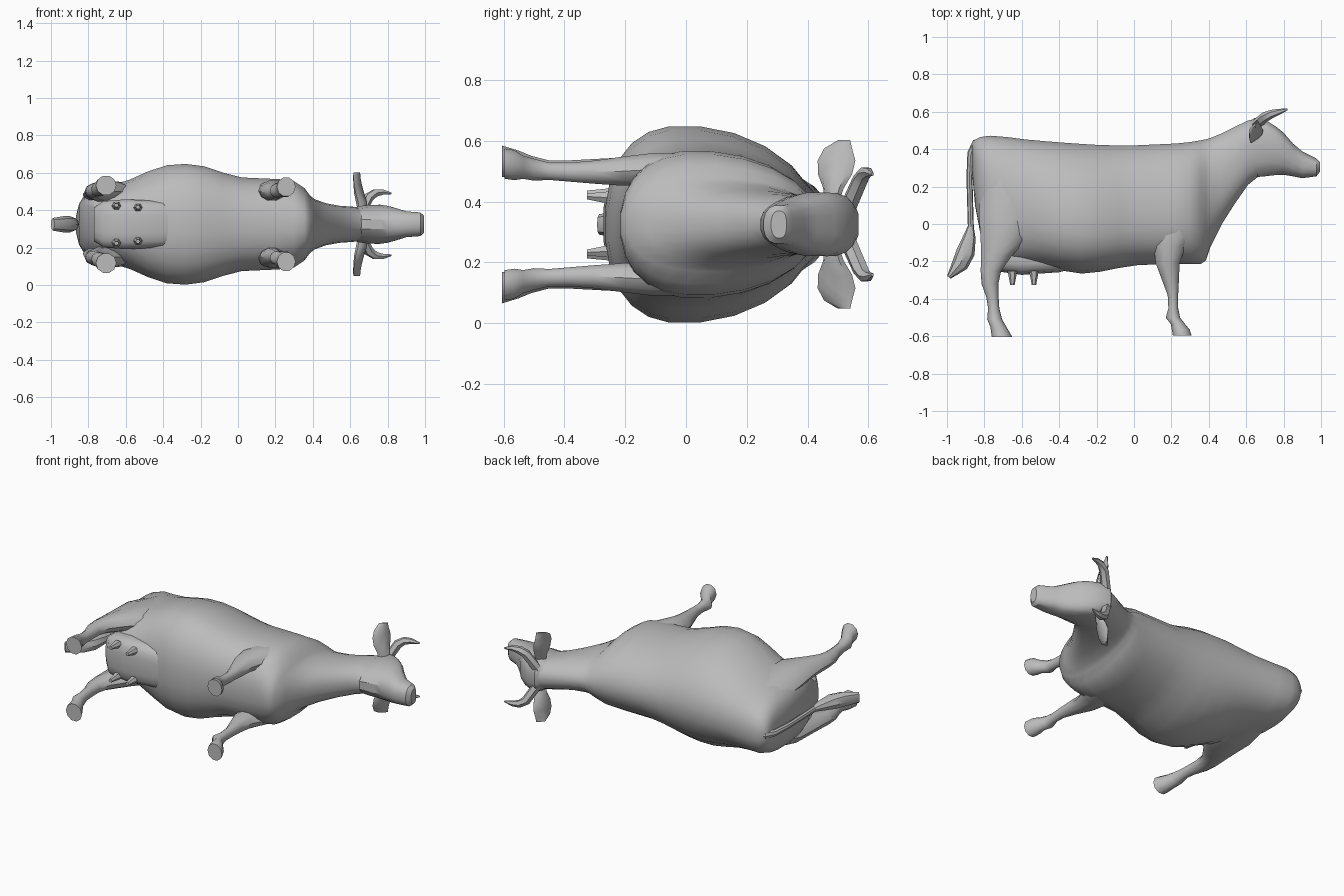
import bpy, bmesh, math
from mathutils import Vector

MID = 0.325  # height of the animal's plane of symmetry (it lies on its side)
grey = bpy.data.materials.new("soft grey")
grey.diffuse_color = (0.5, 0.5, 0.5, 1)


def loft(name, rings, angle=40):
    """Skin a list of equal-length rings and cap both ends."""
    bm = bmesh.new()
    vs = [[bm.verts.new(p) for p in r] for r in rings]
    n = len(vs[0])
    for a, b in zip(vs, vs[1:]):
        for i in range(n):
            j = (i + 1) % n
            bm.faces.new((a[i], a[j], b[j], b[i]))
    bm.faces.new(vs[0][::-1])
    bm.faces.new(vs[-1])
    bmesh.ops.recalc_face_normals(bm, faces=bm.faces)
    me = bpy.data.meshes.new(name)
    bm.to_mesh(me)
    bm.free()
    ob = bpy.data.objects.new(name, me)
    bpy.context.collection.objects.link(ob)
    me.materials.append(grey)
    bpy.ops.object.select_all(action='DESELECT')
    ob.select_set(True)
    bpy.context.view_layer.objects.active = ob
    bpy.ops.object.shade_smooth_by_angle(angle=math.radians(angle))
    return ob


def ellipse(c, u, v, n):
    c, u, v = Vector(c), Vector(u), Vector(v)
    return [c + u * math.cos(2 * math.pi * i / n) + v * math.sin(2 * math.pi * i / n)
            for i in range(n)]


def power(v, p):
    return math.copysign(abs(v) ** p, v)


def section(x, top, bottom, half, widest, up=0.85, down=0.85, n=24):
    """Upright body slice, widest at the given y; small powers make it boxier."""
    pts = []
    for i in range(n):
        a = 2 * math.pi * (i + 0.5) / n
        c, s = math.cos(a), math.sin(a)
        p = up if c > 0 else down
        k = math.cos(math.pi / n) ** p  # keep the flat top at full height
        reach = (top - widest) if c > 0 else (widest - bottom)
        pts.append((x, widest + power(c, p) / k * reach, MID + half * power(s, p)))
    return pts


def pair(name, rows, n=10):
    """Mirrored limbs from rows of x, y, side offset, radius x, radius z."""
    for side, s in (("left", 1), ("right", -1)):
        loft(f"{side}_{name}", [ellipse((x, y, MID + s * z), (rx, 0, 0), (0, 0, rz), n)
                                for x, y, z, rx, rz in rows])


def sweep(name, path, n=8):
    """Tube along points of x, y, z, in-plane radius, side radius."""
    pts = [Vector(p[:3]) for p in path]
    rings = []
    for i, p in enumerate(path):
        d = (pts[min(i + 1, len(pts) - 1)] - pts[max(i - 1, 0)]).normalized()
        u = Vector((-d.y, d.x, 0)).normalized()
        rings.append(ellipse(pts[i], u * p[3], d.cross(u) * p[4], n))
    return loft(name, rings)


# Torso with neck: x, top, bottom, half width, y of widest point
torso = [(-.865, .43, .27, .05, .36), (-.85, .45, .10, .11, .28), (-.82, .465, -.06, .16, .22),
         (-.77, .472, -.19, .185, .17), (-.68, .465, -.215, .21, .10), (-.58, .452, -.215, .24, .06),
         (-.48, .443, -.225, .285, .02), (-.38, .435, -.25, .318, 0), (-.28, .428, -.265, .325, -.01),
         (-.18, .422, -.255, .312, -.01), (-.08, .42, -.235, .278, 0), (.02, .421, -.22, .252, .02),
         (.22, .43, -.212, .243, .03), (.30, .438, -.215, .232, .04), (.355, .447, -.215, .195, .05),
         (.385, .453, -.195, .155, .08), (.41, .46, -.12, .135, .14), (.47, .485, 0, .113, .22),
         (.54, .52, .11, .10, .31), (.61, .553, .21, .095, .40), (.66, .565, .25, .09, .43)]
# The back is rounder over the ribs and shoulders, boxier at the hips and neck
loft("torso_and_neck", [section(*r, up=max(.8, min(1, 1.25 - .6 * abs(r[0] + .02)))) for r in torso])

# Head, tapering to the muzzle
head = [(.60, .535, .26, .075, .42), (.645, .568, .25, .098, .46), (.70, .558, .255, .105, .46),
        (.76, .52, .262, .106, .44), (.80, .488, .263, .10, .41), (.85, .43, .255, .086, .36),
        (.90, .388, .245, .07, .32), (.975, .35, .255, .064, .305), (.995, .33, .28, .045, .305)]
loft("head", [section(*r, up=.7, n=16) for r in head], 30)

# Legs, from inside the body down to the hoof
pair("front_leg", [(.23, .18, .15, .11, .05), (.22, .02, .175, .13, .062), (.19, -.12, .18, .085, .056),
                   (.18, -.21, .175, .064, .05), (.195, -.30, .172, .045, .04), (.208, -.38, .172, .028, .033),
                   (.21, -.45, .175, .026, .03), (.208, -.50, .18, .038, .038), (.235, -.535, .188, .038, .04),
                   (.25, -.565, .195, .048, .052), (.258, -.597, .20, .05, .052)])
pair("hind_leg", [(-.67, .25, .12, .14, .075), (-.675, .06, .16, .155, .07), (-.695, -.08, .172, .125, .06),
                  (-.735, -.17, .175, .082, .052), (-.765, -.25, .177, .055, .043), (-.77, -.32, .178, .045, .038),
                  (-.757, -.39, .178, .033, .034), (-.75, -.45, .18, .03, .032), (-.745, -.51, .188, .04, .04),
                  (-.725, -.55, .20, .043, .045), (-.705, -.605, .208, .055, .054)])

# Udder blending into the belly, and teats
udder = [(-.77, -.10, -.20, .09, -.15), (-.72, -.10, -.255, .125, -.17), (-.60, -.08, -.272, .135, -.18),
         (-.40, -.12, -.258, .125, -.18), (-.33, -.14, -.24, .10, -.18)]
loft("udder", [section(*r, up=.6, down=.6, n=16) for r in udder])
for i, (x, z) in enumerate([(-.65, .098), (-.535, .088)]):
    pair(f"teat_{i + 1}", [(x, -.25, z, .026, .024), (x, -.325, z + .004, .012, .011)], 6)

# Tail and its flat tuft
sweep("tail", [(-.80, .44, MID, .025, .025), (-.845, .43, MID, .024, .025), (-.872, .38, MID, .019, .02),
               (-.88, .25, MID, .016, .016), (-.872, -.03, MID, .016, .018)])
sweep("tail_tuft", [(-.871, 0, MID, .012, .015), (-.88, -.07, MID, .034, .03), (-.90, -.15, MID, .05, .044),
                    (-.93, -.215, MID, .045, .044), (-.99, -.285, MID, .012, .034)])

# Horns and cupped ears
horn = [(.65, .53, .05, .028), (.70, .572, .145, .027), (.735, .588, .168, .023),
        (.775, .60, .172, .016), (.82, .613, .165, .005)]
ear = [(.665, .48, .08, .025, .02), (.66, .485, .12, .034, .024), (.648, .49, .165, .056, .02),
       (.64, .495, .21, .062, .014), (.635, .50, .25, .046, .01), (.635, .52, .277, .02, .006)]
for side, s in (("left", 1), ("right", -1)):
    sweep(f"{side}_horn", [(x, y, MID + s * z, r, r) for x, y, z, r in horn], 6)
    loft(f"{side}_ear", [ellipse((x, y, MID + s * z), (t, -t * .3, 0), (.018, w, 0), 8)
                         for x, y, z, w, t in ear])
